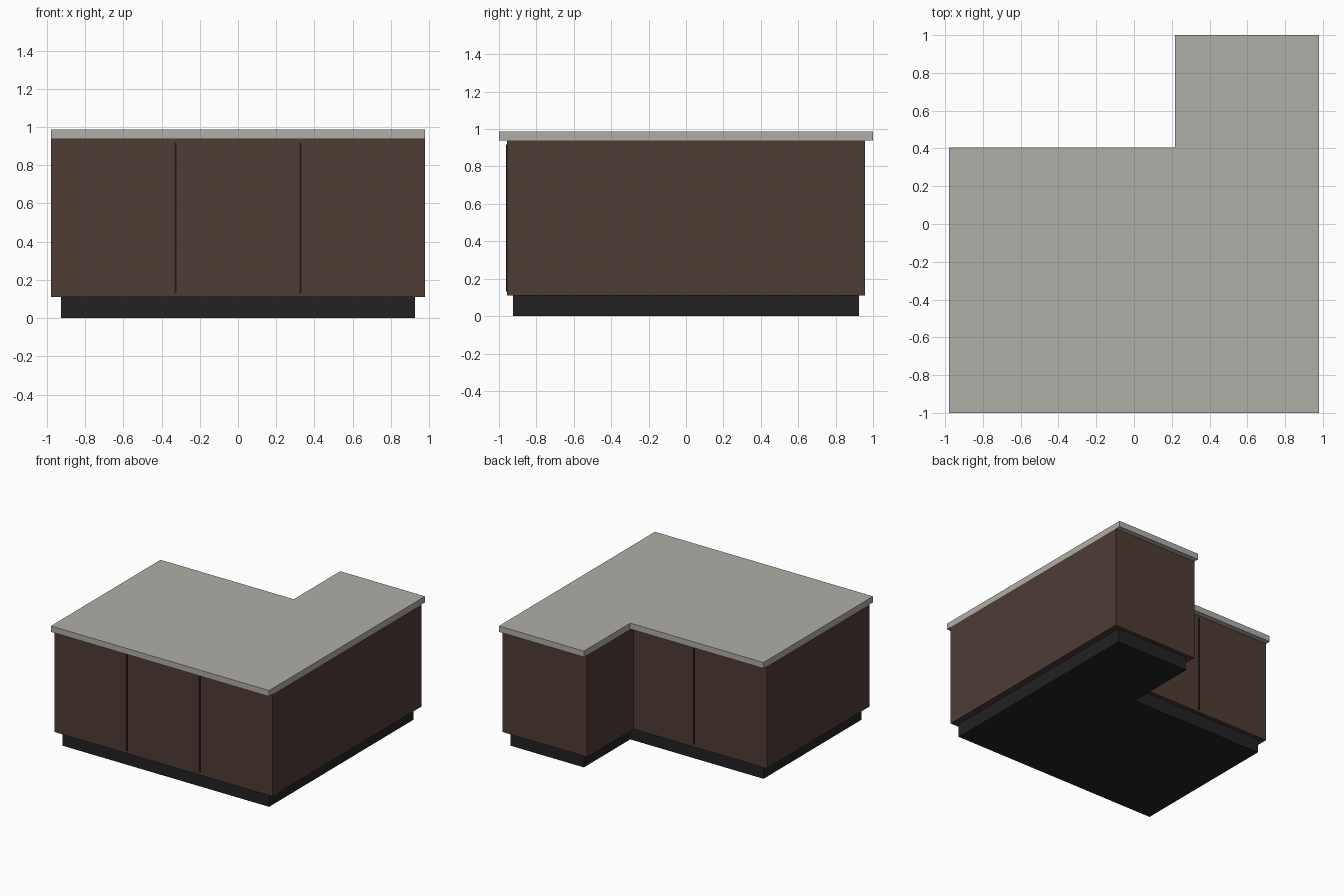
import bpy
import bmesh

cube = bpy.data.objects.get("Cube")
if cube:
    bpy.data.objects.remove(cube, do_unlink=True)

# Overall outline of the L-shaped worktop
HALF_X, HALF_Y = 0.979, 1.0
NOTCH_X, NOTCH_Y = 0.217, 0.405


def make_material(name, rgb):
    mat = bpy.data.materials.new(name)
    mat.use_nodes = True
    color = (*rgb, 1.0)
    mat.diffuse_color = color
    mat.node_tree.nodes["Principled BSDF"].inputs["Base Color"].default_value = color
    return mat


def finish(name, bm, mat):
    bmesh.ops.recalc_face_normals(bm, faces=bm.faces)
    mesh = bpy.data.meshes.new(name)
    bm.to_mesh(mesh)
    bm.free()
    mesh.materials.append(mat)
    obj = bpy.data.objects.new(name, mesh)
    bpy.context.collection.objects.link(obj)
    return obj


def l_prism(name, inset_x, inset_y, z0, z1, mat):
    """Extrude the L outline, pulled in by the given insets."""
    x, y = HALF_X - inset_x, HALF_Y - inset_y
    nx, ny = NOTCH_X + inset_x, NOTCH_Y - inset_y
    outline = [(-x, -y), (x, -y), (x, y), (nx, y), (nx, ny), (-x, ny)]
    bm = bmesh.new()
    face = bm.faces.new([bm.verts.new((px, py, z0)) for px, py in outline])
    extruded = bmesh.ops.extrude_face_region(bm, geom=[face])["geom"]
    top = [v for v in extruded if isinstance(v, bmesh.types.BMVert)]
    bmesh.ops.translate(bm, verts=top, vec=(0, 0, z1 - z0))
    return finish(name, bm, mat)


def box(name, center, size, mat):
    bm = bmesh.new()
    bmesh.ops.create_cube(bm, size=1)
    bmesh.ops.scale(bm, verts=bm.verts, vec=size)
    bmesh.ops.translate(bm, verts=bm.verts, vec=center)
    return finish(name, bm, mat)


stone = make_material("warm grey stone", (0.43, 0.42, 0.39))
wood = make_material("dark brown wood", (0.080, 0.045, 0.036))
plinth = make_material("black plinth", (0.016, 0.016, 0.016))
gap = make_material("dark gap", (0.011, 0.011, 0.011))

# Stacked L-shaped parts
OVERHANG = 0.043
l_prism("toe_kick", 0.052, 0.075, 0.0, 0.11, plinth)
l_prism("cabinet_body", 0.0, OVERHANG, 0.11, 0.938, wood)
l_prism("countertop", 0.0, 0.0, 0.938, 0.986, stone)

# Thin door gaps on the front and on the recessed back
front_y = -HALF_Y + OVERHANG
back_y = NOTCH_Y - OVERHANG
door_x = HALF_X / 3
gaps = [("front_gap_right", -door_x, front_y),
        ("front_gap_left", door_x, front_y),
        ("back_gap", -door_x, back_y)]
for name, x, y in gaps:
    box(name, (x, y, 0.525), (0.01, 0.012, 0.785), gap)
